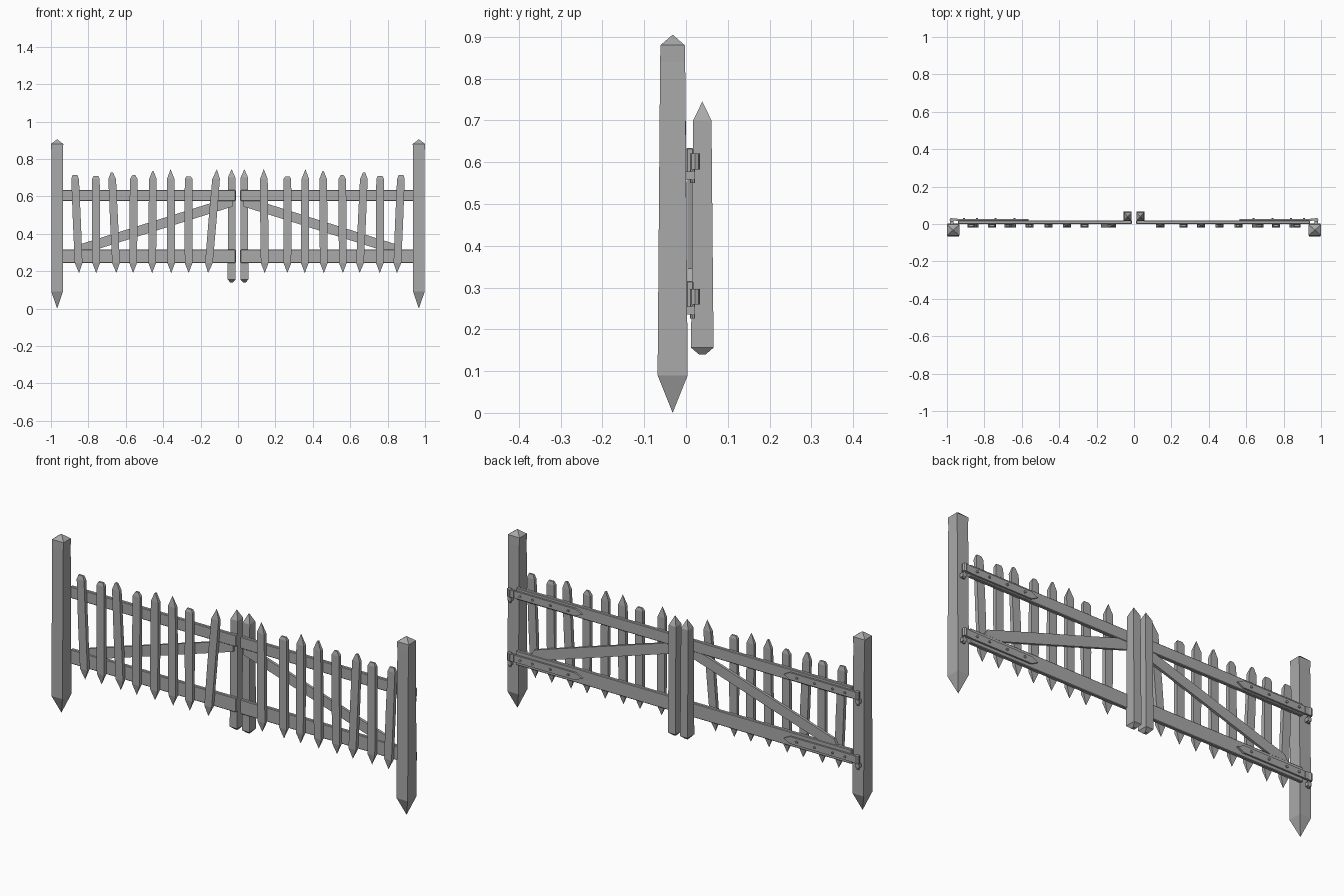
import bpy, bmesh, math
from mathutils import Matrix, Vector

if "Cube" in bpy.data.objects:
    bpy.data.objects.remove(bpy.data.objects["Cube"])

grey = bpy.data.materials.new("weathered grey")
grey.diffuse_color = (0.4, 0.4, 0.4, 1)
grey.use_nodes = True
grey.node_tree.nodes["Principled BSDF"].inputs["Base Color"].default_value = grey.diffuse_color


def finish(name, bm):
    bmesh.ops.recalc_face_normals(bm, faces=bm.faces[:])
    me = bpy.data.meshes.new(name)
    bm.to_mesh(me)
    bm.free()
    me.materials.append(grey)
    ob = bpy.data.objects.new(name, me)
    bpy.context.collection.objects.link(ob)
    return ob


def stake(name, sections):
    """Four-sided timber through sections (x, y, z, half x, half y); zero size makes a point."""
    bm = bmesh.new()
    rings = []
    for x, y, z, hx, hy in sections:
        if hx == 0:
            rings.append([bm.verts.new((x, y, z))])
        else:
            rings.append([bm.verts.new((x + a * hx, y + b * hy, z))
                          for a, b in ((-1, -1), (1, -1), (1, 1), (-1, 1))])
    for lo, hi in zip(rings, rings[1:]):
        for i in range(4):
            j = (i + 1) % 4
            if len(lo) == 1:
                bm.faces.new((lo[0], hi[j], hi[i]))
            elif len(hi) == 1:
                bm.faces.new((lo[i], lo[j], hi[0]))
            else:
                bm.faces.new((lo[i], lo[j], hi[j], hi[i]))
    for end in (rings[0], rings[-1]):
        if len(end) == 4:
            bm.faces.new(end)
    return finish(name, bm)


def plate(name, outline, y0, y1, bevel=0):
    """Board cut to an x-z outline between two depths."""
    bm = bmesh.new()
    front = [bm.verts.new((x, y0, z)) for x, z in outline]
    face = bm.faces.new(front)
    out = bmesh.ops.extrude_face_region(bm, geom=[face])
    bmesh.ops.translate(bm, vec=(0, y1 - y0, 0),
                        verts=[v for v in out["geom"] if isinstance(v, bmesh.types.BMVert)])
    if bevel:
        bmesh.ops.recalc_face_normals(bm, faces=bm.faces[:])
        bmesh.ops.bevel(bm, geom=bm.edges[:], offset=bevel, segments=1, affect='EDGES')
    return finish(name, bm)


def rod(name, centre, radius, depth, axis="Z", sides=8):
    bm = bmesh.new()
    rot = Matrix.Rotation(math.pi / 2, 4, 'X') if axis == "Y" else Matrix()
    bmesh.ops.create_cone(bm, cap_ends=True, segments=sides, radius1=radius, radius2=radius,
                          depth=depth, matrix=Matrix.Translation(Vector(centre)) @ rot)
    return finish(name, bm)


def box(x0, x1, z0, z1):
    return [(x0, z0), (x1, z0), (x1, z1), (x0, z1)]


# picket: bottom x, top x, peak height, half width left at the tip (0 = sharp)
pickets = [(0.85, 0.872, 0.713, 0.013), (0.758, 0.760, 0.708, 0.013),
           (0.650, 0.674, 0.727, 0.006), (0.561, 0.557, 0.713, 0.008),
           (0.459, 0.455, 0.735, 0.003), (0.357, 0.360, 0.745, 0),
           (0.264, 0.264, 0.706, 0.013)]
inner = {-1: (0.160, 0.115, 0.745, 0), 1: (0.143, 0.138, 0.745, 0)}

for s, side in ((-1, "left"), (1, "right")):
    # hinge post
    px, py = s * 0.967, -0.032
    stake(side + "_hinge_post", [(px, py, 0, 0, 0), (px, py, 0.09, 0.031, 0.036),
                                 (px, py, 0.84, 0.031, 0.030), (px, py, 0.88, 0.033, 0.029),
                                 (px, py, 0.905, 0, 0)])
    # meeting post in the middle
    mx, my = s * 0.034, 0.039
    stake(side + "_meeting_post", [(mx, my, 0.14, 0.008, 0.008), (mx, my, 0.156, 0.021, 0.027),
                                   (mx, my, 0.70, 0.020, 0.022), (mx, my, 0.745, 0, 0)])
    # rails
    for label, z0, z1 in (("upper", 0.575, 0.634), ("lower", 0.243, 0.316)):
        plate(side + "_" + label + "_rail", box(s * 0.012, s * 0.94, z0, z1), 0.0, 0.018, 0.003)
    # diagonal brace
    plate(side + "_brace", [(s * 0.865, 0.300), (s * 0.80, 0.302), (s * 0.03, 0.545),
                            (s * 0.03, 0.590), (s * 0.10, 0.578), (s * 0.84, 0.345)],
          0.003, 0.016)
    # pickets
    for i, (xb, xt, top, tip) in enumerate(pickets + [inner[s]]):
        def at(z):
            return s * (xb + (xt - xb) * (z - 0.19) / 0.53)
        y, w = -0.009, 0.0205
        shoulder = 0.692
        stake(f"{side}_picket_{i + 1}", [
            (at(0.19), y, 0.19, 0, 0), (at(0.243), y, 0.243, w, 0.009),
            (at(0.46), y, 0.46, w + 0.001, 0.010), (at(shoulder), y, shoulder, w, 0.009),
            (at(top), y, top, tip, 0.005 if tip else 0)])
    # strap hinges
    for label, z in (("upper", 0.602), ("lower", 0.278)):
        h = 0.018
        name = f"{side}_{label}_hinge"
        plate(name + "_strap", [(s * 0.565, z), (s * 0.60, z - h), (s * 0.955, z - h),
                                (s * 0.955, z + h), (s * 0.60, z + h)], 0.017, 0.027)
        for k, bx in enumerate((0.64, 0.74, 0.84, 0.91)):
            rod(f"{name}_bolt_{k + 1}", (s * bx, 0.028, z), 0.006, 0.010, "Y", 6)
        plate(name + "_knuckle_arm", box(s * 0.945, s * 0.972, z - h, z + h), 0.019, 0.029)
        rod(name + "_barrel", (s * 0.975, 0.0215, z), 0.0115, 0.038)
        rod(name + "_pin", (s * 0.975, 0.016, z - 0.018), 0.006, 0.068)
        plate(name + "_bracket", box(s * 0.966, s * 0.984, z - 0.043, z - 0.024), -0.006, 0.022)
